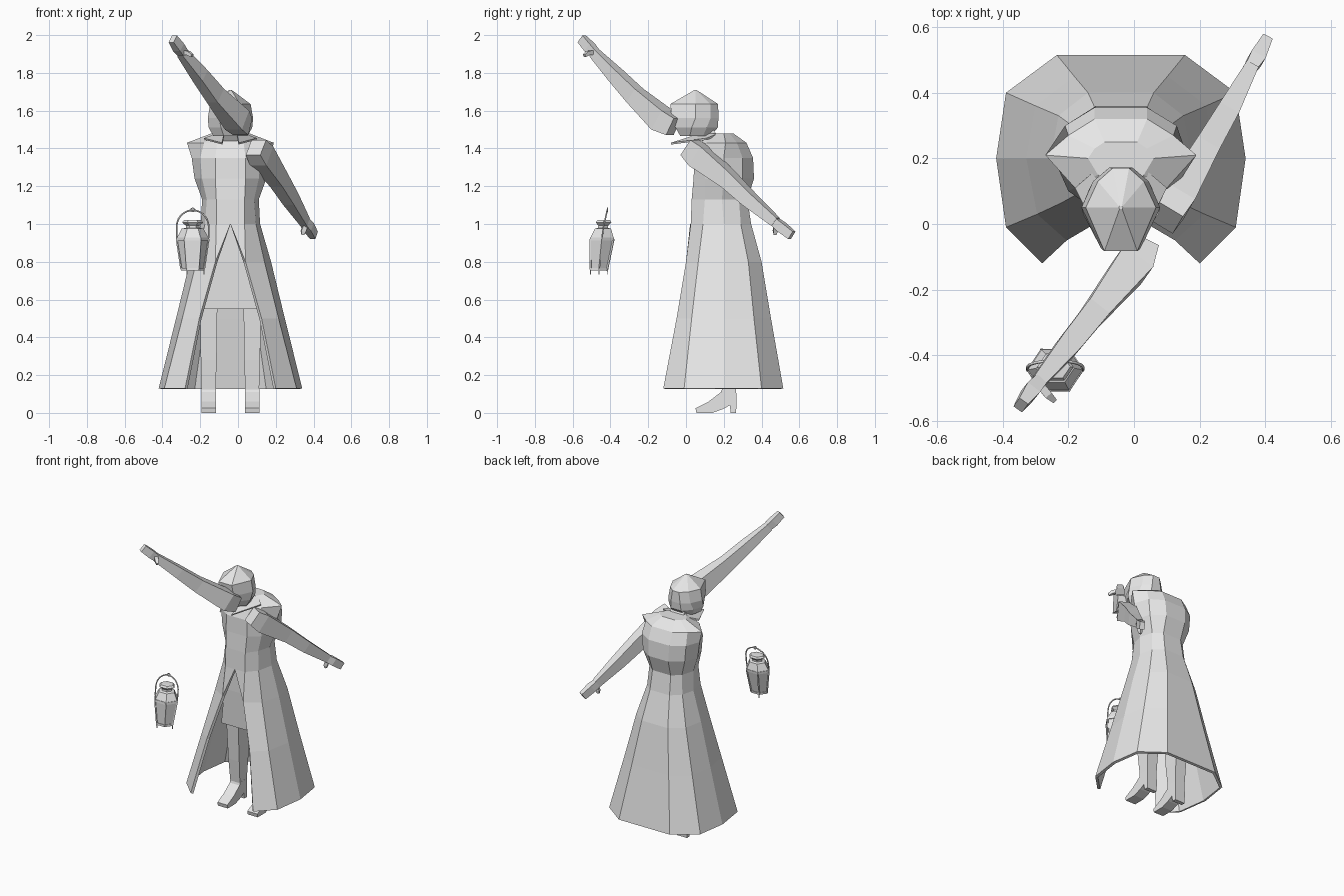
import bpy, bmesh, math
from mathutils import Vector

if "Cube" in bpy.data.objects:
    bpy.data.objects.remove(bpy.data.objects["Cube"])

CX = -0.04  # body centre line

grey = bpy.data.materials.new("plain grey")
grey.diffuse_color = (0.8, 0.8, 0.8, 1)
grey.use_nodes = True
grey.node_tree.nodes["Principled BSDF"].inputs["Base Color"].default_value = grey.diffuse_color


def make(name, verts, faces):
    bm = bmesh.new()
    vs = [bm.verts.new(v) for v in verts]
    for f in faces:
        bm.faces.new([vs[i] for i in f])
    bmesh.ops.recalc_face_normals(bm, faces=bm.faces)
    me = bpy.data.meshes.new(name)
    bm.to_mesh(me)
    bm.free()
    me.materials.append(grey)
    ob = bpy.data.objects.new(name, me)
    bpy.context.collection.objects.link(ob)
    return ob


def loft(name, rings):
    """Skin equal-length rings and cap both ends."""
    n = len(rings[0])
    verts = [v for r in rings for v in r]
    faces = [(k * n + i, k * n + (i + 1) % n, (k + 1) * n + (i + 1) % n, (k + 1) * n + i)
             for k in range(len(rings) - 1) for i in range(n)]
    faces += [tuple(range(n)), tuple(range(len(verts) - n, len(verts)))]
    return make(name, verts, faces)


def mirror_ring(half, z):
    """Half outline (front to back) mirrored about the body centre line."""
    return ([(CX + x, y, z) for x, y in half] +
            [(CX - x, y, z) for x, y in reversed(half)])


def box_ring(x, y, z, hx, hy):
    return [(x - hx, y - hy, z), (x + hx, y - hy, z), (x + hx, y + hy, z), (x - hx, y + hy, z)]


def limb(name, stations):
    """Four-sided tube: (point, half width, half height) along a path."""
    pts = [Vector(s[0]) for s in stations]
    rings = []
    for i, (p, w, h) in enumerate(stations):
        d = (pts[min(i + 1, len(pts) - 1)] - pts[max(i - 1, 0)]).normalized()
        side = d.cross(Vector((0, 0, 1))).normalized()
        up = side.cross(d)
        rings.append([pts[i] + side * a * w + up * b * h
                      for a, b in ((-1, -1), (1, -1), (1, 1), (-1, 1))])
    return loft(name, rings)


# Coat bodice
waist = [(.075, .03), (.125, .10), (.15, .19), (.125, .28), (.07, .325)]
bodice = [(waist, 1.13),
          ([(.08, .04), (.15, .10), (.19, .20), (.16, .30), (.075, .36)], 1.24),
          ([(.08, .045), (.16, .10), (.205, .20), (.17, .30), (.08, .355)], 1.35),
          ([(.07, .08), (.14, .11), (.23, .21), (.16, .27), (.08, .32)], 1.43),
          ([(.04, .12), (.07, .15), (.10, .20), (.08, .23), (.05, .25)], 1.48)]
loft("bodice", [mirror_ring(h, z) for h, z in bodice])

# Long coat skirt with a slit in front
skirt = [(waist, 1.13),
         ([(.075, .025), (.135, .09), (.157, .20), (.135, .29), (.075, .345)], 1.0),
         ([(.08, .0), (.18, .065), (.215, .20), (.19, .33), (.10, .40)], .8),
         ([(.165, -.05), (.255, .03), (.288, .20), (.26, .36), (.142, .45)], .5),
         ([(.24, -.12), (.35, -.01), (.38, .20), (.35, .40), (.195, .515)], .13)]
sv = [v for h, z in skirt for v in mirror_ring(h, z)]
sf = [(k * 10 + i, k * 10 + i + 1, k * 10 + i + 11, k * 10 + i + 10)
      for k in range(4) for i in range(9)]
sv.append((CX, .022, 1.0))
sf += [(9, 0, 10, 50, 19), (50, 10, 20), (19, 50, 29)]
coat = make("coat_skirt", sv, sf)
mod = coat.modifiers.new("cloth", 'SOLIDIFY')
mod.thickness = .018
mod.offset = -1

# Tunic under the coat
loft("tunic", [box_ring(CX, .21, .55, .165, .10), box_ring(CX, .20, .8, .135, .10),
               box_ring(CX, .19, 1.05, .09, .09)])

# Legs and heeled boots
for s, side in ((-1, "left"), (1, "right")):
    x = CX + s * .115
    loft(side + "_leg", [box_ring(x, .228, .10, .036, .036), box_ring(x, .225, .28, .042, .05),
                         box_ring(x, .22, .60, .046, .065)])
    prof = [(.055, 0), (.05, .025), (.12, .06), (.185, .11), (.192, .13), (.265, .13),
            (.268, .06), (.265, 0), (.237, 0), (.232, .04), (.195, .02), (.14, 0)]
    loft(side + "_boot", [[(x + o, y, z) for y, z in prof] for o in (-.038, .038)])

# Neck
loft("neck", [box_ring(CX, .15, 1.42, .055, .05), box_ring(CX, .08, 1.52, .05, .05)])

# Open pointed collar
cv = [(CX + s * x, y, z) for s in (-1, 1) for x, y, z in
      ((.045, -.08, 1.43), (.14, .11, 1.455), (.07, .17, 1.48), (.035, .06, 1.475))]
collar = make("collar", cv, [(0, 1, 2, 3), (4, 5, 6, 7), (3, 2, 6, 7)])
mod = collar.modifiers.new("cloth", 'SOLIDIFY')
mod.thickness = .01

# Faceted head
head = [([(.035, -.03), (.09, .02), (.075, .09), (.03, .13)], 1.465),
        ([(.05, -.055), (.115, .03), (.095, .11), (.04, .168)], 1.51),
        ([(.06, -.075), (.12, .05), (.085, .13), (.035, .172)], 1.56),
        ([(.05, -.083), (.107, .05), (.07, .13), (.025, .170)], 1.635),
        ([(.004, .046), (.006, .05), (.005, .053), (.003, .055)], 1.71)]
loft("head", [mirror_ring(h, z) for h, z in head])

# Raised arm
limb("raised_arm", [((.025, -.065, 1.515), .045, .05), ((-.005, -.125, 1.55), .055, .06),
                    ((-.12, -.27, 1.68), .037, .045), ((-.20, -.37, 1.785), .034, .036),
                    ((-.295, -.485, 1.905), .021, .025)])
limb("raised_hand", [((-.28, -.47, 1.89), .018, .022), ((-.315, -.51, 1.935), .024, .026),
                     ((-.345, -.552, 1.98), .016, .024)])
limb("raised_thumb", [((-.295, -.48, 1.91), .012, .012), ((-.262, -.52, 1.905), .012, .011),
                      ((-.243, -.538, 1.89), .007, .008)])

# Lowered arm
limb("lowered_arm", [((.095, .02, 1.405), .045, .05), ((.125, .07, 1.36), .05, .062),
                     ((.215, .225, 1.235), .038, .045), ((.28, .335, 1.13), .033, .038),
                     ((.355, .475, 1.01), .02, .026)])
limb("lowered_hand", [((.345, .46, 1.02), .017, .022), ((.373, .505, .985), .024, .026),
                      ((.402, .56, .94), .016, .024)])
limb("lowered_thumb", [((.358, .475, .995), .012, .012), ((.345, .472, .96), .011, .012),
                       ((.343, .472, .942), .007, .007)])

# Lantern
LX, LY = -.24, -.445


def hexa(r, z, lean=0.0, n=6):
    return [(LX + r * math.cos(i * math.tau / n),
             LY + lean + .85 * r * math.sin(i * math.tau / n), z) for i in range(n)]


def lantern_part(name, rows):
    return loft(name, [hexa(r, z, (z - .92) * .1) for r, z in rows])


lantern_part("lantern_body", [(.057, .765), (.082, .915)])
lantern_part("lantern_base", [(.063, .755), (.063, .768)])
lantern_part("lantern_rim", [(.087, .912), (.087, .928)])
lantern_part("lantern_roof", [(.083, .928), (.058, .975), (.036, .98), (.036, .995)])
lantern_part("lantern_cap", [(.034, .99), (.056, 1.008), (.046, 1.02), (.02, 1.022)])

top, low = hexa(.084, .92), hexa(.06, .76, -.016)
for i in range(6):
    limb("lantern_edge", [(low[i], .004, .004), (top[i], .004, .004)])
    if i % 2 == 0:
        x, y, z = low[i]
        loft("lantern_foot", [box_ring(x, y, .732, .002, .002), box_ring(x, y, z, .003, .003)])


# Wire handle
def wire(name, pts, r):
    cu = bpy.data.curves.new(name, 'CURVE')
    cu.dimensions = '3D'
    cu.bevel_depth = r
    cu.bevel_resolution = 1
    sp = cu.splines.new('POLY')
    sp.points.add(len(pts) - 1)
    for p, c in zip(sp.points, pts):
        p.co = (*c, 1)
    cu.materials.append(grey)
    bpy.context.collection.objects.link(bpy.data.objects.new(name, cu))


arc = [(LX, LY + .028, .985, math.pi * i / 14) for i in range(15)]
wire("lantern_handle", [(LX - .085, LY, .925)] +
     [(x - .085 * math.cos(a), y - .02 + .02 * math.sin(a), z + .088 * math.sin(a))
      for x, y, z, a in arc] + [(LX + .085, LY, .925)], .0045)
wire("lantern_hook", [(LX + .01 * math.cos(a), LY + .03, 1.075 + .01 * math.sin(a))
                      for a in (math.tau * i / 8 for i in range(9))], .003)
